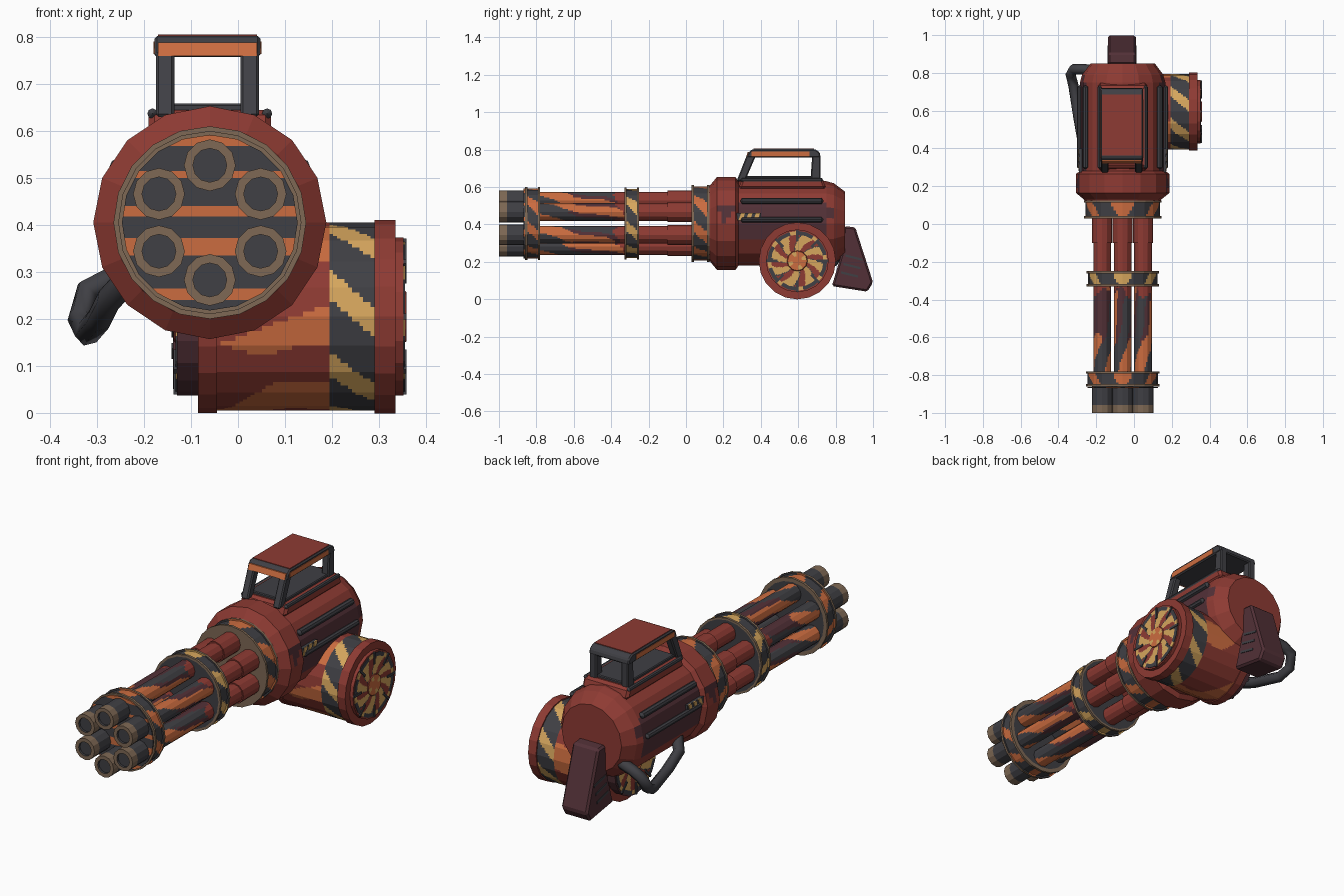
import bpy, bmesh
from math import sin, cos, pi, radians, hypot
from mathutils import Matrix, Vector

cube = bpy.data.objects.get("Cube")
if cube:
    bpy.data.objects.remove(cube)

COLOURS = {
    "red": (0.27, 0.043, 0.033), "dark": (0.05, 0.05, 0.058),
    "orange": (0.6, 0.15, 0.05), "yellow": (0.67, 0.38, 0.11),
    "brown": (0.21, 0.14, 0.09), "maroon": (0.085, 0.03, 0.038),
}
NAMES = list(COLOURS)
MATS = []
for name, rgb in COLOURS.items():
    m = bpy.data.materials.new(name + " paint")
    m.use_nodes = True
    m.diffuse_color = (*rgb, 1)
    m.node_tree.nodes["Principled BSDF"].inputs["Base Color"].default_value = (*rgb, 1)
    MATS.append(m)

CX, CZ = -0.06, 0.405          # barrel axis
DY, DZ = 0.595, 0.205          # drum axis


def finish(name, bm, bevel=0):
    bmesh.ops.remove_doubles(bm, verts=bm.verts, dist=1e-5)
    bmesh.ops.recalc_face_normals(bm, faces=bm.faces)
    me = bpy.data.meshes.new(name)
    bm.to_mesh(me)
    bm.free()
    for m in MATS:
        me.materials.append(m)
    ob = bpy.data.objects.new(name, me)
    bpy.context.collection.objects.link(ob)
    if bevel:
        mod = ob.modifiers.new("bevel", "BEVEL")
        mod.width, mod.segments = bevel, 1
    return ob


def lathe(name, profile, sides, place, colour, step=1.0, sub=1):
    """Turn (distance, radius) points; colour(t, angle, r) picks the paint."""
    pts = [profile[0]]
    for (t0, r0), (t1, r1) in zip(profile, profile[1:]):
        n = max(1, round(hypot(t1 - t0, r1 - r0) / step))
        pts += [(t0 + (t1 - t0) * i / n, r0 + (r1 - r0) * i / n) for i in range(1, n + 1)]
    ring = []
    for i in range(sides):
        a, b = (Vector((cos(2 * pi * j / sides), sin(2 * pi * j / sides))) for j in (i, i + 1))
        ring += [a.lerp(b, k / sub) for k in range(sub)]
    bm = bmesh.new()
    rows = [[bm.verts.new(place(t, r * u.x, r * u.y)) for u in ring] for t, r in pts]
    count = len(ring)
    for i in range(len(pts) - 1):
        t, r = ((pts[i][k] + pts[i + 1][k]) / 2 for k in (0, 1))
        for j in range(count):
            k = (j + 1) % count
            f = bm.faces.new((rows[i][j], rows[i][k], rows[i + 1][k], rows[i + 1][j]))
            f.material_index = NAMES.index(colour(t, 2 * pi * (j + 0.5) / count, r))
    return finish(name, bm)


def along_y(t, u, v, x=CX, z=CZ):
    return (x + u, t, z + v)


def along_x(t, u, v):
    return (t, DY + u, DZ + v)


def prism(name, outline, x0, x1, paint, bevel=0.006):
    """Extrude a side outline of (y, z) points from x0 to x1."""
    bm = bmesh.new()
    f = bm.faces.new([bm.verts.new((x0, y, z)) for y, z in outline])
    new = bmesh.ops.extrude_face_region(bm, geom=[f])["geom"]
    bmesh.ops.translate(bm, vec=(x1 - x0, 0, 0),
                        verts=[v for v in new if isinstance(v, bmesh.types.BMVert)])
    for f in bm.faces:
        f.material_index = NAMES.index(paint)
    return finish(name, bm, bevel)


def box(name, x, y, z, paint, bevel=0.0):
    return prism(name, [(y[0], z[0]), (y[1], z[0]), (y[1], z[1]), (y[0], z[1])],
                 x[0], x[1], paint, bevel)


# Six barrels with painted streaks
def barrel_paint(k):
    def paint(t, a, r):
        s = sin(2 * a + 11 * t + 1.7 * k + 0.5 * sin(19 * t))
        if r < 0.037:
            return "dark"
        if t < -0.95:
            return "brown"
        if t < -0.8:
            return "dark"
        if t < -0.62 + 0.04 * s:
            return "orange" if s > 0.05 else "dark"
        if t < -0.36 + 0.03 * s:
            return "orange" if s + 0.5 * cos(2 * a) > 0.75 else "maroon" if s > -0.5 else "dark"
        return "red"
    return paint


BARREL = [(-0.988, 0), (-0.988, 0.036), (-1, 0.036), (-1, 0.055), (-0.8, 0.055),
          (-0.8, 0.047), (-0.1, 0.047), (-0.1, 0.053), (0.04, 0.053)]
for k in range(6):
    a = radians(30 + 60 * k)
    bx, bz = CX + 0.125 * cos(a), CZ + 0.122 * sin(a)
    lathe(f"barrel_{k + 1}", BARREL, 12,
          lambda t, u, v: along_y(t, u, v, bx, bz), barrel_paint(k), 0.014, 3)


# Clamp rings round the barrels
def clamp(name, y0, y1, r, stripe, face):
    e = 0.012
    prof = [(y0, 0), (y0, r - 0.012), (y0, r), (y0 + e, r), (y0 + e, r - 0.008),
            (y1 - e, r - 0.008), (y1 - e, r), (y1, r), (y1, 0)]

    def paint(t, a, rad):
        if rad < r - 0.015:
            return face
        if t < y0 + e or t > y1 - e or rad > r - 0.004:
            return "brown"
        wave = (a * 8 / (2 * pi) + 7 * cos(a) * (t - y0) + 0.5) % 1
        return stripe if abs(wave - 0.5) < 0.16 + 1.2 * (t - y0) else "dark"
    return lathe(name, prof, 20, along_y, paint, 0.01, 5)


clamp("front_clamp", -0.86, -0.78, 0.195, "orange", "dark")
clamp("middle_clamp", -0.33, -0.25, 0.192, "yellow", "dark")
clamp("rear_clamp", 0.03, 0.125, 0.205, "orange", "brown")

# Striped front plate, cut along level lines
STRIPES = [(0.24, 0.265), (0.335, 0.372), (0.418, 0.44), (0.5, 0.515), (0.568, 0.59)]
bm = bmesh.new()
bmesh.ops.create_circle(bm, cap_ends=True, segments=20, radius=0.187,
                        matrix=Matrix.Translation((CX, -0.865, CZ)) @ Matrix.Rotation(pi / 2, 4, "X"))
for z in sum(STRIPES, ()):
    bmesh.ops.bisect_plane(bm, geom=bm.verts[:] + bm.edges[:] + bm.faces[:],
                           plane_co=(0, 0, z), plane_no=(0, 0, 1))
for f in bm.faces:
    z = f.calc_center_median().z
    f.material_index = NAMES.index("orange" if any(a < z < b for a, b in STRIPES) else "dark")
plate = finish("front_plate", bm)
mod = plate.modifiers.new("thickness", "SOLIDIFY")
mod.thickness, mod.offset = 0.006, 0


# Main housing with darker flanks
def body_paint(t, a, r):
    tilt = a if a <= pi / 2 else pi - a if a < 1.5 * pi else a - 2 * pi
    flank = 0.28 < t < 0.75 and radians(-23) < tilt < radians(31)
    spot = 0.16 < t < 0.26 and 0 < tilt < radians(23) and abs(t - 0.21) < 0.16 * tilt
    rear = 0.75 < t < 0.8 and radians(5) < tilt < radians(22)
    return "maroon" if flank or spot or rear else "red"


lathe("housing", [(0.12, 0), (0.12, 0.2), (0.13, 0.205), (0.165, 0.248), (0.265, 0.248),
                  (0.28, 0.226), (0.75, 0.226), (0.79, 0.215), (0.85, 0.17), (0.85, 0)],
      16, along_y, body_paint, 0.025, 3)

# Rails along the housing and beside the handle base
for side, s in (("left", 1), ("right", -1)):
    for n, (dx, dz, rad) in enumerate(((0.227, 0.02, 0.014), (0.197, 0.12, 0.016),
                                       (0.122, 0.232, 0.011))):
        rx, rz = CX + s * dx, CZ + dz
        lathe(f"{side}_rail_{n + 1}", [(0.29, 0), (0.3, rad), (0.725, rad), (0.735, 0)],
              8, lambda t, u, v: along_y(t, u, v, rx, rz), lambda t, a, r: "dark")
    xs = CX + s * 0.215
    box(f"{side}_marker", (xs - 0.015, xs + 0.015), (0.27, 0.4), (0.42, 0.46), "dark")
    for n in range(3):
        y = 0.28 + 0.04 * n
        prism(f"{side}_marker_stripe_{n + 1}",
              [(y, 0.42), (y + 0.022, 0.42), (y + 0.036, 0.46), (y + 0.014, 0.46)],
              xs + s * 0.012, xs + s * 0.018, "yellow", 0)

# Carrying handle
prism("handle_base", [(0.28, 0.59), (0.3, 0.645), (0.73, 0.645), (0.75, 0.59)],
      -0.19, 0.07, "red", 0.012)
box("handle_base_plate", (-0.16, 0.04), (0.32, 0.71), (0.64, 0.658), "dark", 0.004)
for side, x in (("left", 0.005), ("right", -0.175)):
    prism(f"{side}_front_post", [(0.27, 0.63), (0.315, 0.63), (0.375, 0.77), (0.325, 0.77)],
          x, x + 0.04, "dark")
    prism(f"{side}_rear_post", [(0.665, 0.63), (0.72, 0.63), (0.72, 0.77), (0.675, 0.77)],
          x, x + 0.04, "dark")
prism("handle_grip", [(0.325, 0.757), (0.335, 0.785), (0.355, 0.802), (0.69, 0.802),
                      (0.715, 0.785), (0.72, 0.757)], -0.178, 0.048, "dark")
box("handle_top_panel", (-0.17, 0.04), (0.362, 0.685), (0.799, 0.805), "red")
for side, x in (("left", 0.046), ("right", -0.18)):
    box(f"{side}_handle_stripe", (x, x + 0.004), (0.35, 0.66), (0.764, 0.79), "orange")
prism("handle_front_stripe", [(0.321, 0.76), (0.328, 0.76), (0.338, 0.788), (0.331, 0.788)],
      -0.17, 0.04, "orange", 0)


# Side drum with pinwheel caps
def drum_paint(t, a, r):
    if -0.045 < t < 0.195:
        b = a - pi
        if -0.3 < b < 0.8:
            return "orange" if 0.22 - 1.8 * t < b < 0.36 + 0.06 * sin(30 * t) else "red"
        return "orange" if sin(3 * a + 9 * t + 0.6 * sin(20 * t)) > 0.5 else "red"
    if 0.195 < t < 0.29:
        return "yellow" if (a * 7 / (2 * pi) - 5 * t + 0.05) % 1 < 0.36 else "dark"
    return "red"


def cap_paint(t, a, r):
    if r < 0.045:
        return "orange"
    if r > 0.143:
        return "yellow" if (a * 8 / (2 * pi)) % 1 < 0.3 else "dark"
    wave = (a * 8 / (2 * pi) + 5 * r + 0.1 * sin(2 * a)) % 1
    return "yellow" if wave < 0.52 else "dark" if wave < 0.58 else "red"


def hub_paint(t, a, r):
    if r > 0.05:
        return "red"
    return "yellow" if r > 0.025 and sin(4 * a) > 0.6 else "orange"


lathe("drum", [(-0.085, 0), (-0.085, 0.205), (-0.045, 0.205), (-0.045, 0.2), (0.29, 0.2),
               (0.29, 0.206), (0.335, 0.206), (0.335, 0)], 20, along_x, drum_paint, 0.008, 6)
for side, x, s in (("left", 0.335, 1), ("right", -0.085, -1)):
    d = 0.017 if s > 0 else 0.045
    lathe(f"{side}_drum_cap_rim", [(x, 0), (x, 0.168), (x + s * d, 0.168), (x + s * d, 0)],
          20, along_x, lambda t, a, r: "red" if s > 0 else "maroon")
    x += s * d
    lathe(f"{side}_drum_pinwheel", [(x, 0), (x, 0.16), (x + s * 0.003, 0.16), (x + s * 0.003, 0)],
          20, along_x, cap_paint, 0.01, 6)
    lathe(f"{side}_drum_hub", [(x, 0), (x, 0.058), (x + s * 0.007, 0.052), (x + s * 0.007, 0)],
          12, along_x, hub_paint, 0.008, 4)
    for k in range(8):
        u = Vector((cos(k * pi / 4), sin(k * pi / 4)))
        w = Vector((-u.y, u.x)) * 0.006
        c = Vector((DY, DZ))
        prism(f"{side}_drum_slot_{k + 1}",
              [c + u * 0.105 + w, c + u * 0.166 + w, c + u * 0.166 - w, c + u * 0.105 - w],
              x, x + s * 0.007, "dark", 0)

# Rear grip with slots
prism("rear_grip", [(0.78, 0.07), (0.83, 0.24), (0.845, 0.39), (0.905, 0.385),
                    (1.0, 0.09), (0.97, 0.04)], -0.138, 0.01, "maroon", 0.01)
for k in range(3):
    y, z = 0.83 + 0.012 * k, 0.115 + 0.045 * k
    for side, x in (("left", 0.007), ("right", -0.141)):
        prism(f"{side}_grip_slot_{k + 1}", [(y, z + 0.022), (y + 0.09, z), (y + 0.09, z + 0.012),
                                            (y, z + 0.034)], x, x + 0.006, "dark", 0)

# Feed hose on the right flank
curve = bpy.data.curves.new("feed_hose", "CURVE")
curve.dimensions = "3D"
curve.bevel_depth, curve.bevel_resolution = 0.028, 1
curve.use_fill_caps = True
path = [(-0.2, 0.81, 0.3), (-0.27, 0.82, 0.285), (-0.32, 0.82, 0.26), (-0.335, 0.79, 0.2),
        (-0.32, 0.73, 0.17), (-0.295, 0.57, 0.2), (-0.275, 0.45, 0.24), (-0.23, 0.4, 0.29)]
spline = curve.splines.new("POLY")
spline.points.add(len(path) - 1)
for p, co in zip(spline.points, path):
    p.co = (*co, 1)
curve.materials.append(MATS[NAMES.index("dark")])
bpy.context.collection.objects.link(bpy.data.objects.new("feed_hose", curve))
